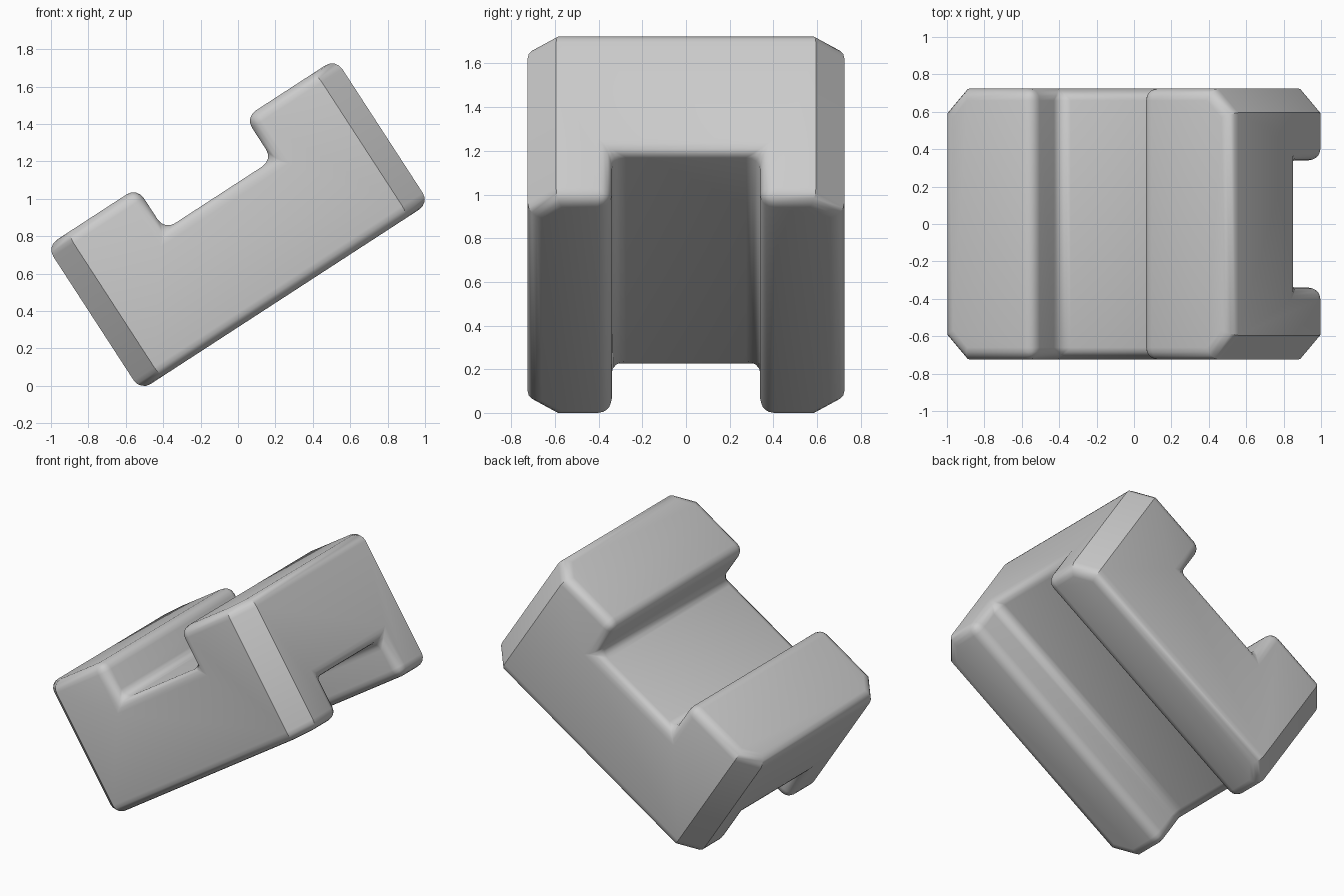
import bpy, math
from mathutils import Matrix, Vector

default = bpy.data.objects.get("Cube")
if default:
    bpy.data.objects.remove(default, do_unlink=True)

LENGTH, WIDTH, HEIGHT = 1.842, 1.45, 0.92
CHAMFER, ROUND, TILT = 0.13, 0.065, math.radians(33)
SLOT_DEPTH = 0.27

grey = bpy.data.materials.new("plain grey")
grey.use_nodes = True
grey.diffuse_color = (0.6, 0.6, 0.6, 1)
grey.node_tree.nodes["Principled BSDF"].inputs["Base Color"].default_value = (0.6, 0.6, 0.6, 1)


def prism(name, outline, z0, z1):
    """Upright prism from a plan outline."""
    n = len(outline)
    verts = [(x, y, z) for z in (z0, z1) for x, y in outline]
    faces = [tuple(reversed(range(n))), tuple(range(n, 2 * n))]
    faces += [(i, (i + 1) % n, n + (i + 1) % n, n + i) for i in range(n)]
    mesh = bpy.data.meshes.new(name)
    mesh.from_pydata(verts, [], faces)
    obj = bpy.data.objects.new(name, mesh)
    bpy.context.collection.objects.link(obj)
    return obj


def rectangle(hx, hy):
    return [(-hx, -hy), (hx, -hy), (hx, hy), (-hx, hy)]


# Block with chamfered upright corners
hx, hy, hz = LENGTH / 2, WIDTH / 2, HEIGHT / 2
c = CHAMFER
outline = [(-hx + c, -hy), (hx - c, -hy), (hx, -hy + c), (hx, hy - c),
           (hx - c, hy), (-hx + c, hy), (-hx, hy - c), (-hx, -hy + c)]
block = prism("slotted_block", outline, -hz, hz)
block.data.materials.append(grey)

# Crosswise slot on top, lengthwise channel underneath
cutters = [prism("top_slot_cutter", rectangle(0.345, 2), hz - SLOT_DEPTH, 1),
           prism("bottom_channel_cutter", rectangle(2, 0.34), -1, -hz + SLOT_DEPTH)]
for cutter in cutters:
    cutter.hide_render = True
    cut = block.modifiers.new("slot", 'BOOLEAN')
    cut.operation, cut.solver, cut.object = 'DIFFERENCE', 'EXACT', cutter

# Soft rounding on the square edges only
bevel = block.modifiers.new("rounding", 'BEVEL')
bevel.width, bevel.segments = ROUND, 4
bevel.limit_method, bevel.angle_limit = 'ANGLE', math.radians(60)

bpy.ops.object.select_all(action='DESELECT')
block.select_set(True)
bpy.context.view_layer.objects.active = block
for name in [m.name for m in block.modifiers]:
    bpy.ops.object.modifier_apply(modifier=name)
for cutter in cutters:
    bpy.data.objects.remove(cutter, do_unlink=True)
bpy.ops.object.shade_smooth_by_angle(angle=math.radians(35))

# Tilt the block and rest its lowest edge on the ground
block.data.transform(Matrix.Rotation(-TILT, 4, 'Y'))
lowest = min(v.co.z for v in block.data.vertices)
block.data.transform(Matrix.Translation(Vector((0, 0, -lowest))))
